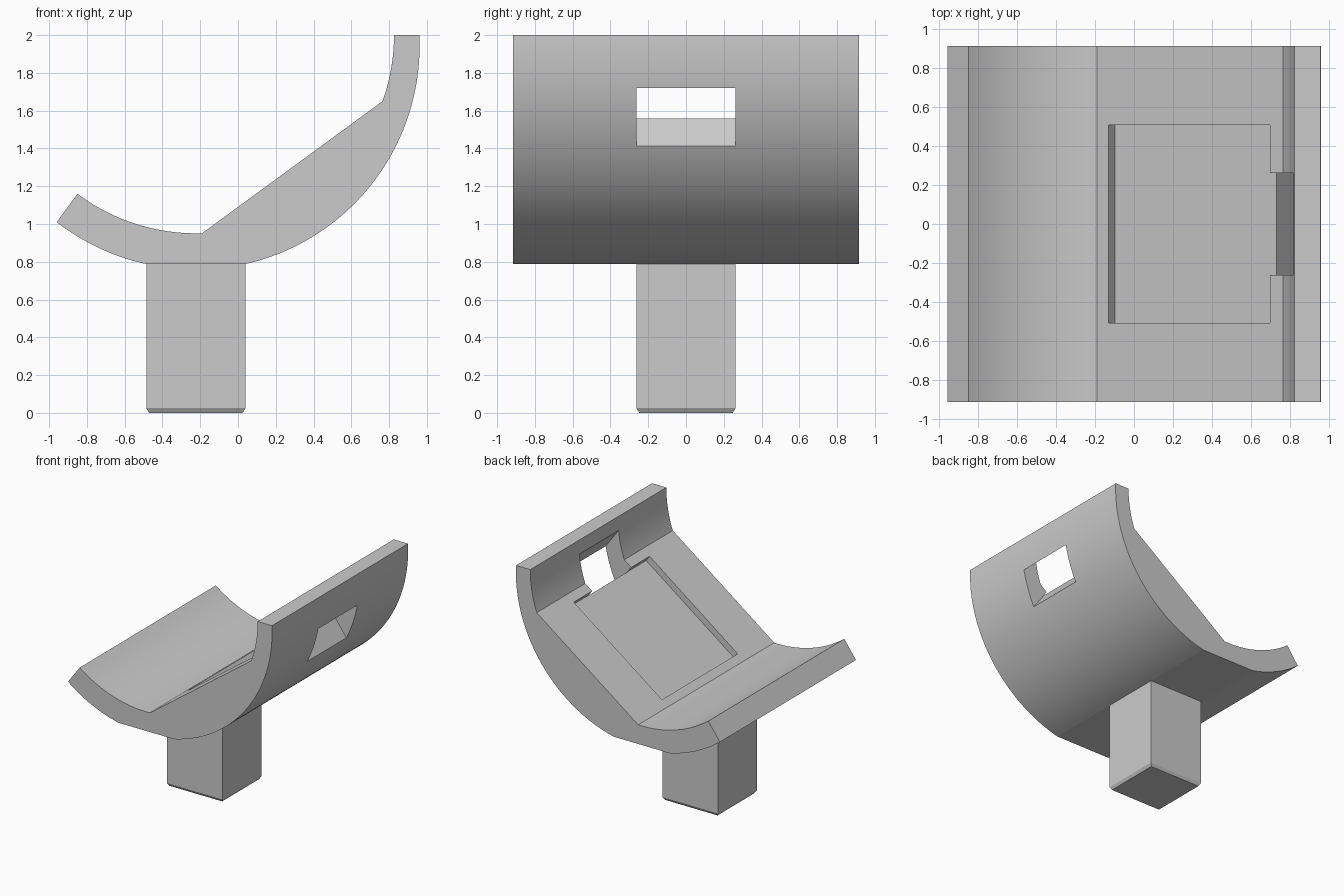
import bpy, bmesh, math
from mathutils import Matrix, Vector

if "Cube" in bpy.data.objects:
    bpy.data.objects.remove(bpy.data.objects["Cube"], do_unlink=True)

grey = bpy.data.materials.new("plain grey")
grey.use_nodes = True
tone = (0.6, 0.6, 0.6, 1)
grey.diffuse_color = tone
grey.node_tree.nodes["Principled BSDF"].inputs["Base Color"].default_value = tone

AXIS = -0.223           # x of the post and of both arcs
HALF_DEPTH = 0.915
POST_HALF = 0.2625


def add_object(name, bm):
    bmesh.ops.recalc_face_normals(bm, faces=bm.faces)
    mesh = bpy.data.meshes.new(name)
    bm.to_mesh(mesh)
    bm.free()
    mesh.materials.append(grey)
    obj = bpy.data.objects.new(name, mesh)
    bpy.context.collection.objects.link(obj)
    return obj


def arc(centre_z, start, end, steps):
    """Points from start to end on a circle centred on the axis."""
    c = Vector((AXIS, centre_z))
    a, b = Vector(start) - c, Vector(end) - c
    t0, t1 = math.atan2(a.y, a.x), math.atan2(b.y, b.x)
    points = []
    for i in range(steps + 1):
        f = i / steps
        t, r = t0 + (t1 - t0) * f, a.length + (b.length - a.length) * f
        points.append((c.x + r * math.cos(t), c.y + r * math.sin(t)))
    return points


def box(name, low, high, matrix=Matrix()):
    bm = bmesh.new()
    low, high = Vector(low), Vector(high)
    bmesh.ops.create_cube(bm, size=1)
    for v in bm.verts:
        v.co = matrix @ ((low + high) / 2 + v.co * (high - low))
    return add_object(name, bm)


# Cradle: one profile extruded front to back
ramp_low, ramp_high = (-0.19, 0.951), (0.765, 1.65)
outline = (arc(1.943, (-0.96, 1.01), (AXIS - POST_HALF, 0.788), 16)
           + arc(1.943, (AXIS + POST_HALF, 0.788), (0.96, 2.0), 48)
           + arc(2.0, (0.826, 2.0), ramp_high, 12)
           + arc(2.0, ramp_low, (-0.85, 1.16), 20))
bm = bmesh.new()
face = bm.faces.new([bm.verts.new((x, -HALF_DEPTH, z)) for x, z in outline])
new = bmesh.ops.extrude_face_region(bm, geom=[face])["geom"]
bmesh.ops.translate(bm, vec=(0, 2 * HALF_DEPTH, 0),
                    verts=[g for g in new if isinstance(g, bmesh.types.BMVert)])
cradle = add_object("cradle", bm)

# Cutters aligned with the ramp: shallow pocket and slanted window
slope = math.atan2(ramp_high[1] - ramp_low[1], ramp_high[0] - ramp_low[0])
ramp = (Matrix.Translation((ramp_low[0], 0, ramp_low[1]))
        @ Matrix.Rotation(-slope, 4, "Y"))
cutters = [
    box("pocket_cutter", (0.074, -0.51, -0.055), (1.103, 0.51, 0.1), ramp),
    box("window_cutter", (1.102, -POST_HALF, -0.5), (1.366, POST_HALF, 0.4), ramp),
]
for cutter in cutters:
    mod = cradle.modifiers.new(cutter.name, "BOOLEAN")
    mod.operation, mod.solver, mod.object = "DIFFERENCE", "EXACT", cutter
bpy.context.view_layer.objects.active = cradle
cradle.select_set(True)
for cutter in cutters:
    bpy.ops.object.modifier_apply(modifier=cutter.name)
for cutter in cutters:
    bpy.data.objects.remove(cutter, do_unlink=True)
bpy.ops.object.shade_smooth_by_angle(angle=math.radians(8))

# Square post with a chamfered foot
bm = bmesh.new()
rings = []
for z, half in ((0, POST_HALF - 0.015), (0.025, POST_HALF), (0.8, POST_HALF)):
    rings.append([bm.verts.new((AXIS + sx * half, sy * half, z))
                  for sx, sy in ((-1, -1), (1, -1), (1, 1), (-1, 1))])
for a, b in zip(rings, rings[1:]):
    for i in range(4):
        j = (i + 1) % 4
        bm.faces.new((a[i], a[j], b[j], b[i]))
bm.faces.new(rings[0])
bm.faces.new(rings[-1])
add_object("post", bm)
